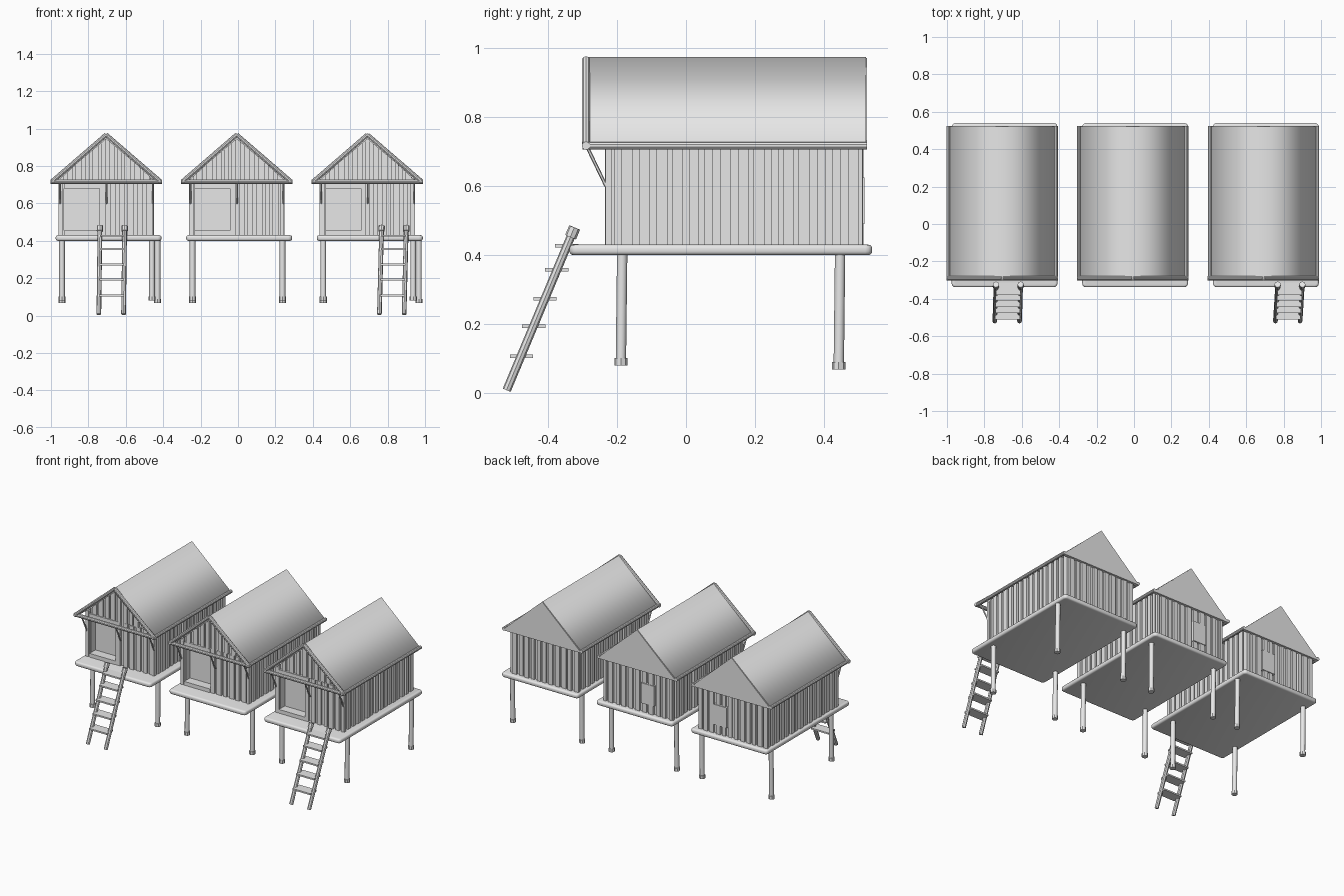
import bpy, bmesh, math, random
from mathutils import Vector, Matrix

random.seed(4)
if "Cube" in bpy.data.objects:
    bpy.data.objects.remove(bpy.data.objects["Cube"])

grey = bpy.data.materials.new("plain_grey")
grey.use_nodes = True
grey.diffuse_color = (0.8, 0.8, 0.8, 1)
grey.node_tree.nodes["Principled BSDF"].inputs["Base Color"].default_value = (0.8, 0.8, 0.8, 1)

EAVE, APEX, HALF = 0.715, 0.975, 0.288
FLOOR, FRONT, BACK, SIDE = 0.43, -0.235, 0.515, 0.255


def finish(bm, name, x, angle=35):
    """Turn a bmesh into a placed, shaded object."""
    bmesh.ops.recalc_face_normals(bm, faces=bm.faces)
    mesh = bpy.data.meshes.new(name)
    bm.to_mesh(mesh)
    bm.free()
    mesh.materials.append(grey)
    ob = bpy.data.objects.new(name, mesh)
    ob.location.x = x
    bpy.context.collection.objects.link(ob)
    bpy.ops.object.select_all(action="DESELECT")
    ob.select_set(True)
    bpy.context.view_layer.objects.active = ob
    if angle:
        bpy.ops.object.shade_smooth_by_angle(angle=math.radians(angle))
    return ob


def box(bm, x0, x1, y0, y1, z0, z1):
    m = Matrix.Translation(((x0 + x1) / 2, (y0 + y1) / 2, (z0 + z1) / 2))
    m = m @ Matrix.Diagonal((x1 - x0, y1 - y0, z1 - z0, 1))
    return bmesh.ops.create_cube(bm, size=1, matrix=m)["verts"]


def pole(bm, a, b, r, sides=10):
    a, b = Vector(a), Vector(b)
    m = Matrix.Translation((a + b) / 2) @ (b - a).to_track_quat("Z", "Y").to_matrix().to_4x4()
    bmesh.ops.create_cone(bm, cap_ends=True, segments=sides, radius1=r, radius2=r,
                          depth=(b - a).length, matrix=m)


def prism(bm, profile, y0, y1):
    """Extrude an x-z outline along y."""
    face = bm.faces.new([bm.verts.new((x, y0, z)) for x, z in profile])
    new = bmesh.ops.extrude_face_region(bm, geom=[face])["geom"]
    bmesh.ops.translate(bm, vec=(0, y1 - y0, 0), verts=[v for v in new if isinstance(v, bmesh.types.BMVert)])


def roof_z(x):
    return APEX - abs(x) * (APEX - EAVE) / HALF - 0.02


def boards(start, end):
    """Yield the span and relief of each upright board."""
    p = start
    while p < end - 0.012:
        w = random.uniform(0.024, 0.034)
        yield p, min(p + w, end), random.uniform(0, 0.006)
        p += w + random.uniform(0.012, 0.022)


def platform(x):
    bm = bmesh.new()
    box(bm, -0.27, 0.296, -0.338, 0.54, 0.4, FLOOR)
    upright = [e for e in bm.edges if abs(e.verts[0].co.z - e.verts[1].co.z) > 0.01]
    bmesh.ops.bevel(bm, geom=upright, offset=0.02, segments=3, profile=0.5, affect="EDGES")
    rim = [e for e in bm.edges if abs(e.verts[0].co.z - e.verts[1].co.z) < 0.001]
    bmesh.ops.bevel(bm, geom=rim, offset=0.011, segments=3, profile=0.5, affect="EDGES")
    finish(bm, "platform", x, 60)


def stilts(x, spread):
    bm = bmesh.new()
    for px, py, foot in ((-0.236, -0.185, 0.08), (0.245, -0.185, 0.08),
                         (-0.236, 0.447, 0.068), (0.245 + spread, 0.447, 0.068)):
        pole(bm, (px, py - 0.004, foot), (px, py, 0.41), 0.015, 12)
        pole(bm, (px, py - 0.004, foot), (px, py - 0.004, foot + 0.022), 0.019, 8)
    finish(bm, "stilts", x)


def walls(x):
    d0, d1, dz0, dz1 = -0.225, -0.035, 0.455, 0.68
    skin = 0.016
    # Solid core with a recessed doorway at the front
    bm = bmesh.new()
    s, f, top = SIDE - skin, FRONT + skin, 0.73
    box(bm, -s, s, f + 0.045, BACK - skin, FLOOR, top)
    for span in ((-s, d0, FLOOR, top), (d1, s, FLOOR, top), (d0, d1, FLOOR, dz0), (d0, d1, dz1, top)):
        box(bm, span[0], span[1], f, f + 0.045, span[2], span[3])
    prism(bm, [(-s, 0.72), (s, 0.72), (s, roof_z(s)), (0, roof_z(0)), (-s, roof_z(s))], f, f + 0.04)
    finish(bm, "wall_core", x, 0)

    # Upright boards on the four walls
    bm = bmesh.new()
    for sign in (-1, 1):
        for a, b, r in boards(FRONT, BACK):
            x0, x1 = sorted((sign * (s - 0.005), sign * (SIDE - r)))
            box(bm, x0, x1, a, b, FLOOR, 0.735)
    for a, b, r in boards(-SIDE, SIDE):
        box(bm, a, b, BACK - skin - 0.005, BACK - r, FLOOR, 0.73)
    for a, b, r in boards(-SIDE, d0):
        box(bm, a, b, FRONT + r, f + 0.005, FLOOR, 0.72)
    for a, b, r in boards(d1, SIDE):
        box(bm, a, b, FRONT + r, f + 0.005, FLOOR, 0.72)
    box(bm, d0, d1, FRONT, f + 0.005, FLOOR, dz0)
    box(bm, d0, d1, FRONT, f + 0.005, dz1, 0.72)
    # Gable boards cut to the roof slope
    for a, b, r in boards(-SIDE, SIDE):
        prism(bm, [(a, 0.72), (b, 0.72), (b, roof_z(b)), (a, roof_z(a))], FRONT + r, f + 0.005)
    finish(bm, "wall_boards", x, 0)


def shutter(x, px):
    bm = bmesh.new()
    box(bm, px - 0.048, px + 0.048, BACK - 0.02, BACK + 0.003, 0.49, 0.625)
    finish(bm, "back_shutter", x, 0)


def roof(x):
    # Softly shaded roof shell
    t = 0.022
    bm = bmesh.new()
    prism(bm, [(-HALF, EAVE), (0, APEX), (HALF, EAVE), (HALF - 0.005, EAVE - 0.008),
               (0, APEX - t * 1.4), (-HALF + 0.005, EAVE - 0.008)], -0.296, 0.522)
    finish(bm, "roof", x, 0)
    for p in bpy.context.object.data.polygons:
        p.use_smooth = abs(p.normal.y) < 0.5
    # Closed rear gable
    bm = bmesh.new()
    prism(bm, [(-HALF, EAVE - 0.008), (HALF, EAVE - 0.008), (0, APEX - 0.003)], 0.505, 0.525)
    finish(bm, "rear_gable", x, 0)
    # Poles along the eaves, rakes and front tie beam
    bm = bmesh.new()
    y = -0.29
    z = EAVE + 0.002
    pole(bm, (-0.298, y, z), (0.298, y, z), 0.012)
    for sgn in (-1, 1):
        pole(bm, (sgn * 0.29, y, z), (0, y, APEX - 0.008), 0.012)
        pole(bm, (sgn * 0.287, y - 0.01, z), (sgn * 0.287, 0.525, z), 0.011)
    finish(bm, "roof_poles", x)
    # Slanted struts beneath the front overhang
    bm = bmesh.new()
    for px in (-0.247, 0.002, 0.25):
        pole(bm, (px, -0.285, 0.71), (px, FRONT + 0.003, 0.6), 0.005, 6)
    finish(bm, "roof_struts", x)


def ladder(x, lean):
    foot, head = Vector((0, -0.52, 0.008)), Vector((0, -0.325, 0.475))
    bm = bmesh.new()
    for px in (-0.066, 0.066):
        a, b = foot + Vector((px, 0, 0)), head + Vector((px + lean, 0, 0))
        pole(bm, a, b, 0.0125, 8)
        pole(bm, b.lerp(a, 0.05), b.lerp(a, -0.01), 0.017, 8)
    finish(bm, "ladder_rails", x)
    bm = bmesh.new()
    for z in (0.107, 0.193, 0.273, 0.357, 0.427):
        p = foot.lerp(head, z / 0.475)
        c = lean * z / 0.475
        box(bm, c - 0.066, c + 0.066, p.y - 0.035, p.y + 0.033, z - 0.005, z + 0.005)
    finish(bm, "ladder_treads", x, 0)


# Three huts in a row; the outer two have ladders
for hut_x, spread in ((-0.705, 0.03), (-0.007, 0), (0.692, 0.03)):
    platform(hut_x)
    stilts(hut_x, spread)
    walls(hut_x)
    roof(hut_x)
shutter(-0.705, 0.09)
shutter(-0.007, -0.07)
ladder(-0.678, 0.006)
ladder(0.822, 0.012)
